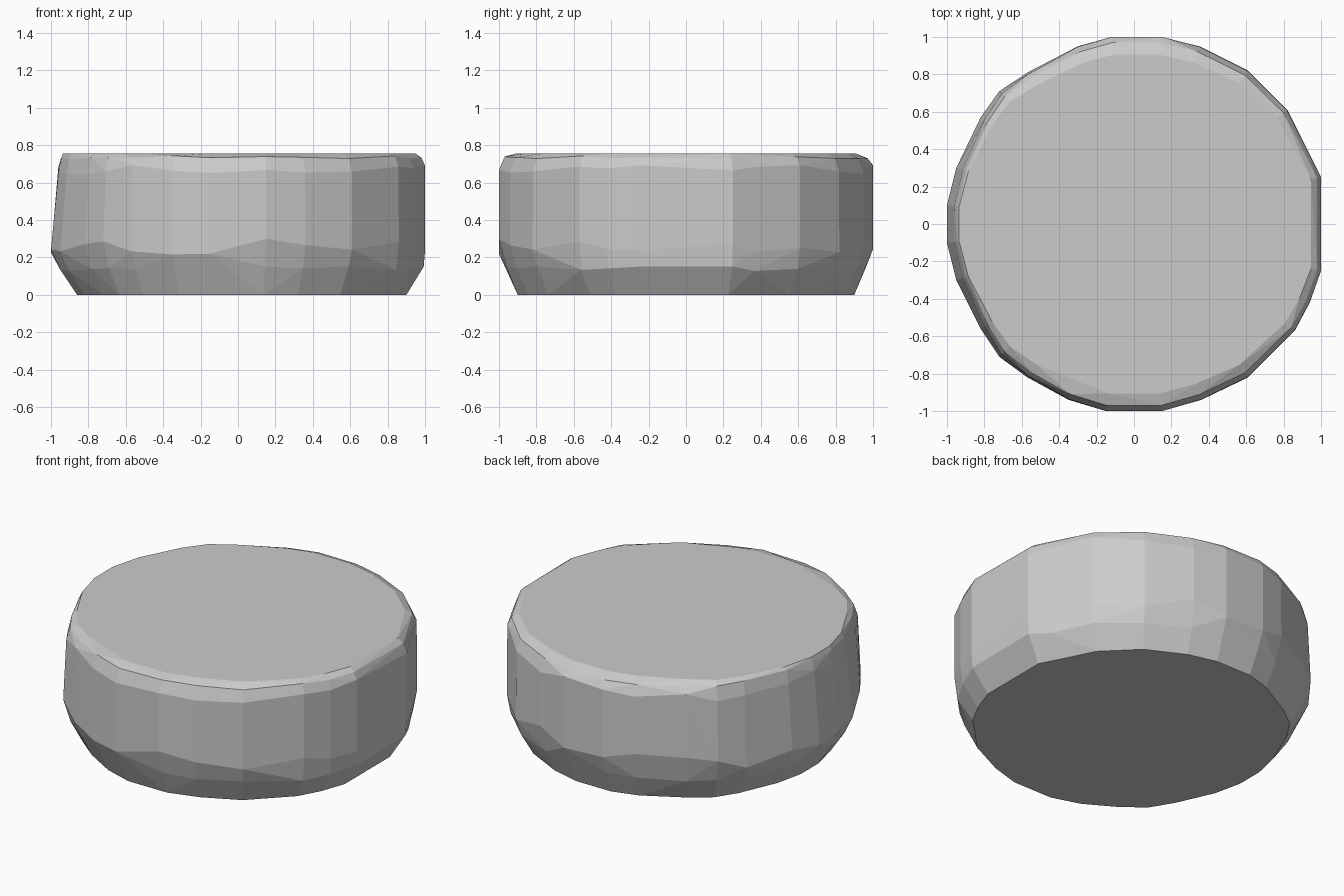
import bpy, bmesh, math, random

cube = bpy.data.objects.get("Cube")
if cube:
    bpy.data.objects.remove(cube, do_unlink=True)
random.seed(4)

# Uneven plan outline of the stone at its widest
OUTLINE = [(-.12, 1), (.15, 1), (.35, .95), (.61, .82), (.82, .61), (.94, .37),
           (1, .25), (1, -.25), (.94, -.42), (.86, -.57), (.61, -.82), (.36, -.94),
           (.15, -1), (-.15, -1), (-.35, -.94), (-.57, -.82), (-.72, -.71),
           (-.82, -.56), (-.95, -.3), (-1, -.1), (-1, .1), (-.95, .3),
           (-.82, .57), (-.72, .71), (-.57, .81), (-.3, .95)]

# Rings: height, scale towards left, towards right, along y, height variation
RINGS = [(0, .9, .86, .9, 0),
         (.14, .995, .95, .96, .015),
         (.26, 1, 1, 1, .05),
         (.67, 1, .96, 1, .025),
         (.735, .98, .945, .97, .008),
         (.757, .95, .935, .905, 0)]

bm = bmesh.new()
for height, left, right, depth, vary in RINGS:
    for x, y in OUTLINE:
        # Blend the two side scales smoothly across the body
        t = (x + 1) / 2
        side = right + (left - right) * t
        turn = abs(math.sin(math.atan2(y, x))) ** 2
        scale = side + (depth - side) * turn
        bm.verts.new((x * scale, y * scale, height + random.uniform(-vary, vary)))

# Wrap the rings in flat chiselled facets
hull = bmesh.ops.convex_hull(bm, input=bm.verts)
spare = {g for g in hull["geom_interior"] + hull["geom_unused"]
         if isinstance(g, bmesh.types.BMVert)}
bmesh.ops.delete(bm, geom=list(spare), context='VERTS')
bmesh.ops.dissolve_limit(bm, angle_limit=math.radians(3),
                         verts=bm.verts, edges=bm.edges)
bmesh.ops.recalc_face_normals(bm, faces=bm.faces)

mesh = bpy.data.meshes.new("stone_disc")
bm.to_mesh(mesh)
bm.free()
stone = bpy.data.objects.new("stone_disc", mesh)
bpy.context.collection.objects.link(stone)

# Plain grey stone
grey = bpy.data.materials.new("stone_grey")
grey.use_nodes = True
colour = (.6, .6, .6, 1)
grey.diffuse_color = colour
grey.node_tree.nodes["Principled BSDF"].inputs["Base Color"].default_value = colour
mesh.materials.append(grey)
